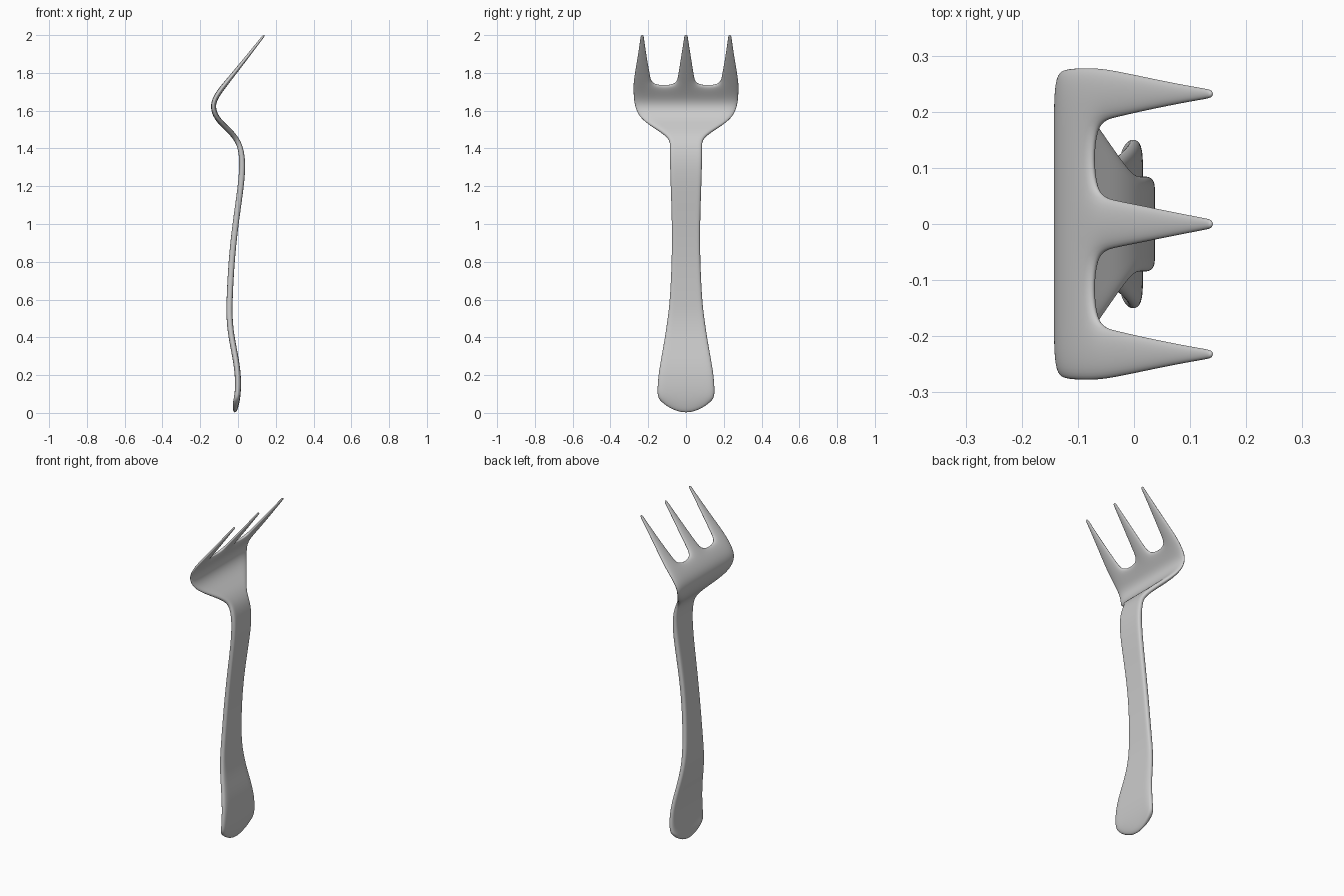
import bpy
import bmesh
from mathutils import Vector

cube = bpy.data.objects.get("Cube")
if cube:
    bpy.data.objects.remove(cube, do_unlink=True)

# Brushed metal
metal = bpy.data.materials.new("light grey metal")
metal.use_nodes = True
grey = (0.6, 0.6, 0.6, 1)
metal.diffuse_color = grey
metal.node_tree.nodes["Principled BSDF"].inputs["Base Color"].default_value = grey

# Handle and head: height, bend, half width
BODY = [
    (0.0, -0.018, 0.10), (0.035, -0.012, 0.146), (0.1, 0.0, 0.155),
    (0.2, 0.001, 0.149), (0.3, -0.014, 0.131), (0.4, -0.035, 0.113),
    (0.5, -0.046, 0.098), (0.6, -0.045, 0.086), (0.8, -0.035, 0.076),
    (1.0, -0.014, 0.075), (1.2, 0.016, 0.082), (1.32, 0.025, 0.086),
    (1.4, 0.015, 0.086), (1.445, -0.005, 0.085), (1.485, -0.036, 0.13),
    (1.53, -0.085, 0.205), (1.57, -0.118, 0.252), (1.62, -0.134, 0.274),
    (1.67, -0.121, 0.281), (1.735, -0.072, 0.283),
]
# Tines: height, bend, outer edge, inner edge, half width of middle tine
TINES = [
    (1.78, -0.035, 0.277, 0.186, 0.046), (1.85, 0.021, 0.264, 0.2, 0.034),
    (1.93, 0.084, 0.25, 0.214, 0.02), (1.985, 0.127, 0.242, 0.222, 0.011),
    (2.002, 0.14, 0.239, 0.225, 0.008),
]
rows = [(z, x, w, 0.62 * w, 0.2 * w) for z, x, w in BODY] + TINES
crotch = len(BODY) - 1
last = len(rows) - 1


def half_thickness(i):
    z = rows[i][0]
    if i == 0:
        return 0.009
    if z < 1.4:
        return 0.016
    return 0.014 if i <= crotch else 0.014 - 0.008 * (z - 1.735) / 0.265


def solid_cell(i, j):
    """Between the tines the sheet is open above the crotch."""
    return 0 <= i < last and 0 <= j < 5 and (i < crotch or j % 2 == 0)


# Two offset layers of a bent sheet
bm = bmesh.new()
grid = []
for i, (z, x, outer, inner, mid) in enumerate(rows):
    below, above = rows[max(i - 1, 0)], rows[min(i + 1, last)]
    normal = Vector((above[0] - below[0], 0, below[1] - above[1])).normalized()
    row = []
    for y in (-outer, -inner, -mid, mid, inner, outer):
        # The bottom end is curved
        lift = 0.035 * (y / outer) ** 2 if i < 2 else 0
        centre = Vector((x, y, z + lift))
        off = normal * half_thickness(i)
        row.append((bm.verts.new(centre + off), bm.verts.new(centre - off)))
    grid.append(row)

# Both skins, and rims wherever a neighbouring cell is open
for i in range(last):
    for j in range(5):
        if not solid_cell(i, j):
            continue
        a, b = grid[i][j], grid[i][j + 1]
        c, d = grid[i + 1][j + 1], grid[i + 1][j]
        for layer in (0, 1):
            bm.faces.new([p[layer] for p in (a, b, c, d)])
        for p, q, near in ((a, b, (i - 1, j)), (b, c, (i, j + 1)),
                           (c, d, (i + 1, j)), (d, a, (i, j - 1))):
            if not solid_cell(*near):
                bm.faces.new((p[0], q[0], q[1], p[1]))
bmesh.ops.recalc_face_normals(bm, faces=bm.faces)
for face in bm.faces:
    face.smooth = True

mesh = bpy.data.meshes.new("fork")
bm.to_mesh(mesh)
bm.free()
mesh.materials.append(metal)
fork = bpy.data.objects.new("fork", mesh)
bpy.context.collection.objects.link(fork)
smooth = fork.modifiers.new("rounding", "SUBSURF")
smooth.levels = smooth.render_levels = 3
